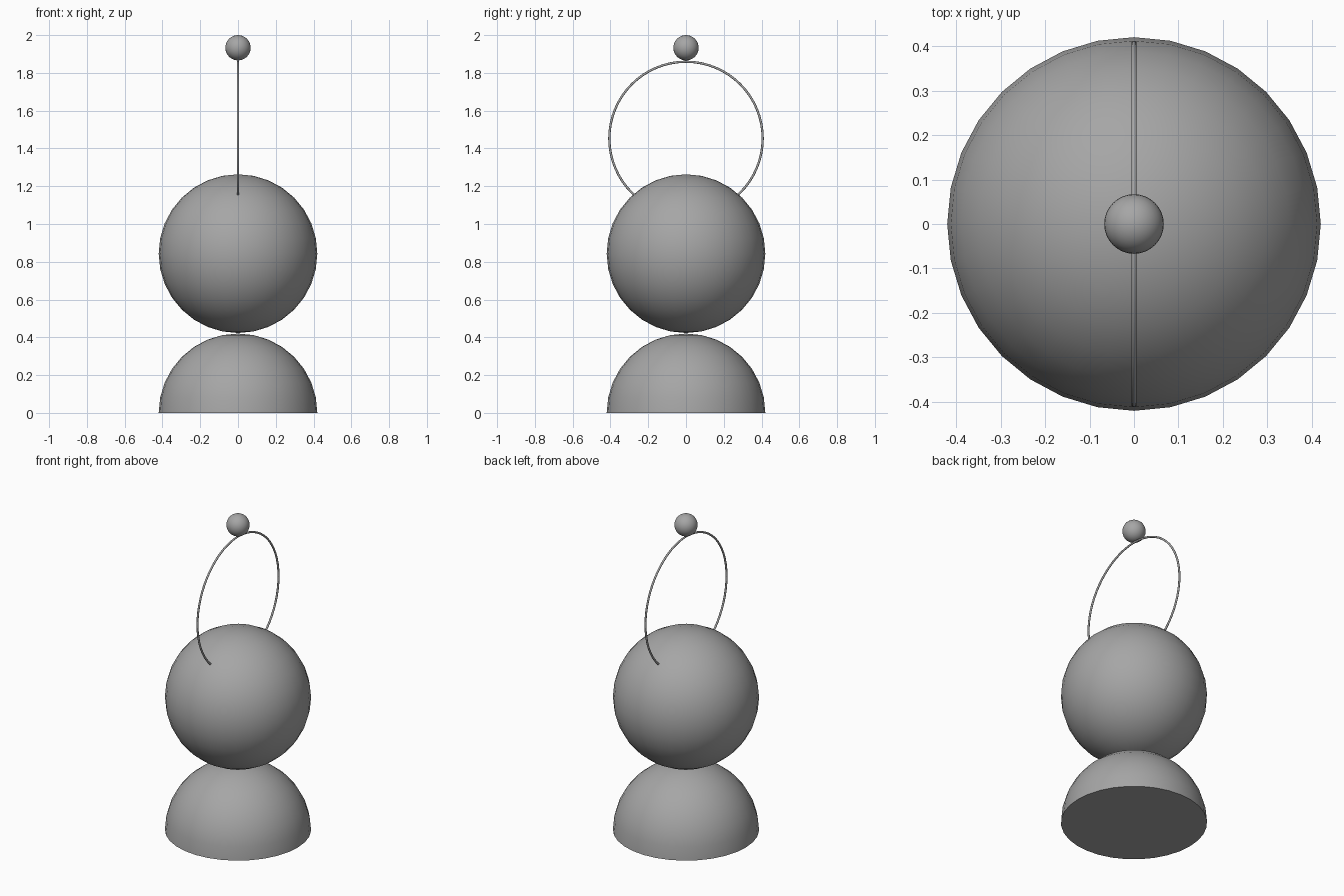
import bpy
import bmesh
import math

default = bpy.data.objects.get("Cube")
if default:
    bpy.data.objects.remove(default, do_unlink=True)

RADIUS = 0.42        # body and base
RING_RADIUS = 0.406
TUBE = 0.006
RING_Z = 1.453

grey = bpy.data.materials.new("plain grey")
grey.use_nodes = True
colour = (0.38, 0.38, 0.38, 1)
grey.diffuse_color = colour
grey.node_tree.nodes["Principled BSDF"].inputs["Base Color"].default_value = colour


def finish(name):
    obj = bpy.context.object
    obj.name = name
    obj.data.materials.append(grey)
    bpy.ops.object.shade_smooth_by_angle(angle=math.radians(35))
    return obj


def ball(name, radius, z):
    bpy.ops.mesh.primitive_uv_sphere_add(
        segments=32, ring_count=16, radius=radius, location=(0, 0, z))
    return finish(name)


# Base: a ball cut at its equator, with a flat closed underside
base = ball("base_dome", RADIUS, 0)
bm = bmesh.new()
bm.from_mesh(base.data)
bmesh.ops.delete(bm, geom=[v for v in bm.verts if v.co.z < -0.001], context="VERTS")
rim = [e for e in bm.edges if e.is_boundary]
bmesh.ops.contextual_create(bm, geom=rim)
bmesh.ops.recalc_face_normals(bm, faces=bm.faces)
bm.to_mesh(base.data)
bm.free()
bpy.ops.object.shade_smooth_by_angle(angle=math.radians(35))

# Body resting on the dome, and the small ball on top
ball("body_ball", RADIUS, 2 * RADIUS + 0.003)
ball("top_ball", 0.067, 2 - 0.067)

# Thin upright hoop, sunk into the body
bpy.ops.mesh.primitive_torus_add(
    major_radius=RING_RADIUS, minor_radius=TUBE,
    major_segments=64, minor_segments=12,
    location=(0, 0, RING_Z), rotation=(0, math.pi / 2, 0))
finish("hoop")
